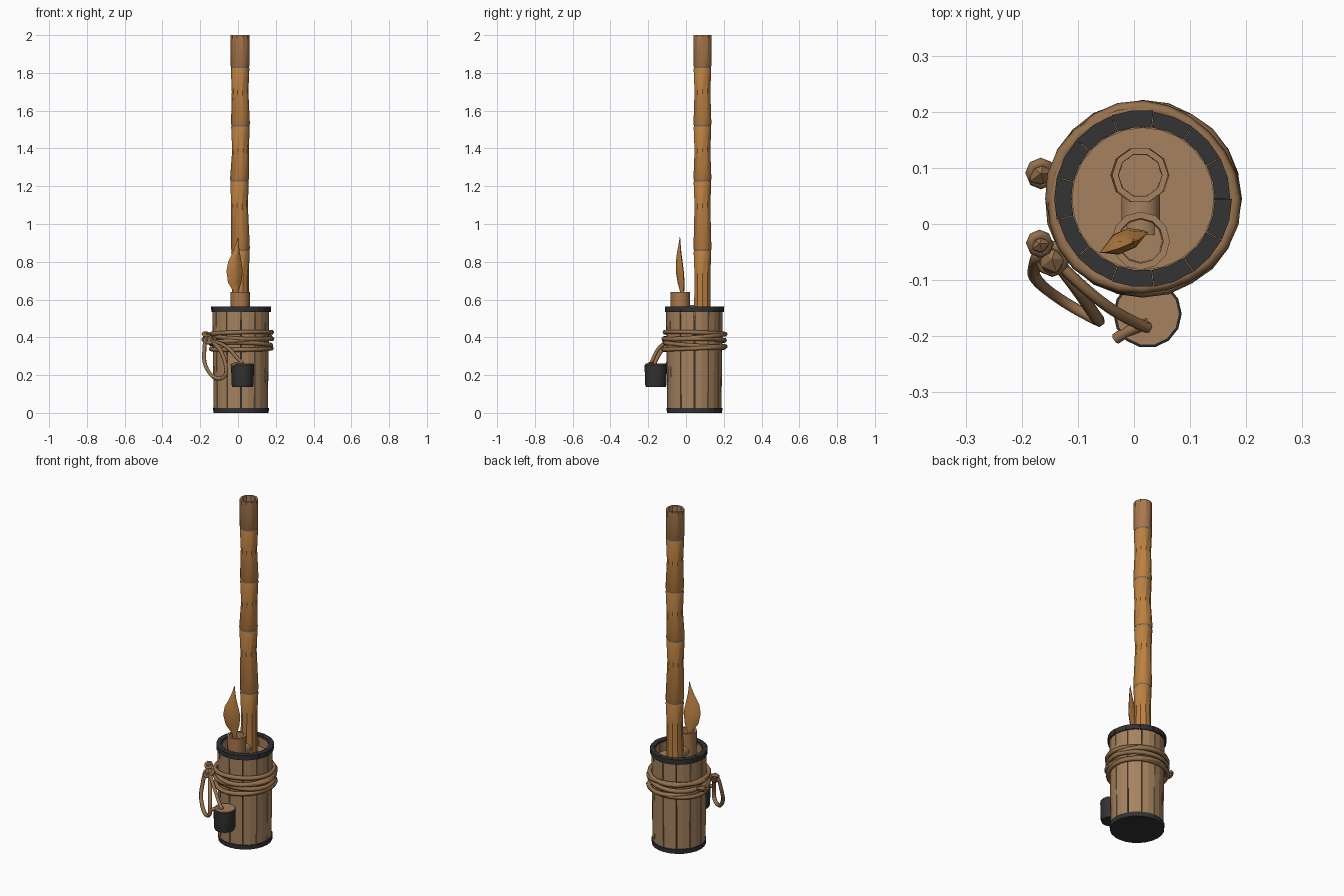
import bpy, bmesh, math, random
from mathutils import Vector

if "Cube" in bpy.data.objects:
    bpy.data.objects.remove(bpy.data.objects["Cube"])
random.seed(4)
TAU = 2 * math.pi


def material(name, r, g, b):
    m = bpy.data.materials.new(name)
    m.diffuse_color = (r, g, b, 1)
    m.use_nodes = True
    m.node_tree.nodes["Principled BSDF"].inputs["Base Color"].default_value = m.diffuse_color
    return m


WOOD = material("barrel_wood", 0.38, 0.225, 0.115)
BAMBOO = material("bamboo_orange", 0.50, 0.22, 0.055)
TAN = material("dull_bamboo", 0.40, 0.19, 0.075)
ROPE = material("rope_brown", 0.30, 0.165, 0.075)
IRON = material("dark_iron", 0.033, 0.033, 0.035)
GREY = material("node_grey", 0.17, 0.14, 0.12)


def finish(name, bm, mats, smooth=None):
    bmesh.ops.recalc_face_normals(bm, faces=bm.faces)
    me = bpy.data.meshes.new(name)
    bm.to_mesh(me)
    bm.free()
    for m in mats:
        me.materials.append(m)
    ob = bpy.data.objects.new(name, me)
    bpy.context.collection.objects.link(ob)
    if smooth:
        bpy.ops.object.select_all(action='DESELECT')
        ob.select_set(True)
        bpy.context.view_layer.objects.active = ob
        bpy.ops.object.shade_smooth_by_angle(angle=math.radians(smooth))
    return ob


def lathe(name, profile, cx, cy, mats, n=10, smooth=None, rule=None):
    """Revolve (radius, z, x shift) rings, capping both ends."""
    bm = bmesh.new()
    rings = []
    for p in profile:
        dx = p[2] if len(p) > 2 else 0
        rings.append([bm.verts.new((cx + dx + p[0] * math.cos(TAU * k / n),
                                    cy + p[0] * math.sin(TAU * k / n), p[1])) for k in range(n)])
    for i in range(len(rings) - 1):
        for k in range(n):
            j = (k + 1) % n
            f = bm.faces.new((rings[i][k], rings[i][j], rings[i + 1][j], rings[i + 1][k]))
            f.material_index = rule(i) if rule else 0
    bm.faces.new(rings[0])
    bm.faces.new(rings[-1]).material_index = rule(len(rings) - 1) if rule else 0
    return finish(name, bm, mats, smooth)


def block_ring(name, count, ri, ro0, ro1, z0, z1, gap, jitter, mat):
    """Ring of separate wedge blocks: staves or hoop segments."""
    bm = bmesh.new()
    for k in range(count):
        a0, a1 = TAU * k / count + gap, TAU * (k + 1) / count - gap
        d = random.uniform(-jitter, jitter)
        layers = []
        for z, ro in ((z0, ro0 + d), (z1, ro1 + d)):
            am = (a0 + a1) / 2
            pts = [(ro, a0), (ro, am), (ro, a1), (ri, a1), (ri, am), (ri, a0)]
            layers.append([bm.verts.new((BX + r * math.cos(a), BY + r * math.sin(a), z)) for r, a in pts])
        bm.faces.new(layers[0])
        bm.faces.new(layers[1])
        for i in range(6):
            j = (i + 1) % 6
            bm.faces.new((layers[0][i], layers[0][j], layers[1][j], layers[1][i]))
    return finish(name, bm, [mat])


def rope(name, paths, r, closed=False, kind='POLY'):
    cu = bpy.data.curves.new(name, 'CURVE')
    cu.dimensions = '3D'
    cu.bevel_depth = r
    cu.bevel_resolution = 1
    cu.resolution_u = 4
    cu.use_fill_caps = True
    for pts in paths:
        s = cu.splines.new(kind)
        s.points.add(len(pts) - 1)
        for p, c in zip(s.points, pts):
            p.co = (*c, 1)
        s.use_cyclic_u = closed
        if kind == 'NURBS':
            s.order_u = 3
            s.use_endpoint_u = True
    cu.materials.append(ROPE)
    ob = bpy.data.objects.new(name, cu)
    bpy.context.collection.objects.link(ob)
    bpy.ops.object.select_all(action='DESELECT')
    ob.select_set(True)
    bpy.context.view_layer.objects.active = ob
    bpy.ops.object.convert(target='MESH')


# Barrel: dark core, staves, floor and iron hoops
BX, BY = 0.016, 0.045
lathe("barrel_core", [(0.128, 0.004), (0.128, 0.495)], BX, BY, [IRON], 24)
block_ring("barrel_staves", 12, 0.126, 0.143, 0.150, 0.008, 0.553, 0.012, 0.002, WOOD)
lathe("barrel_floor", [(0.127, 0.49), (0.127, 0.50)], BX, BY, [WOOD], 24)
block_ring("top_hoop", 13, 0.128, 0.156, 0.157, 0.535, 0.564, 0.004, 0.002, IRON)
lathe("bottom_hoop", [(0.146, 0), (0.148, 0.026), (0.13, 0.026)], BX, BY, [IRON], 24)

# Tall hollow bamboo pole, pinched between its nodes
nodes = [0.86, 1.23, 1.52, 1.83]
outer = [(0.047, 0.5, 0)]
shift = [0.002, -0.003, 0.002, 0.0]
for z, s in zip(nodes, shift):
    outer += [(0.044, z - 0.13, s), (0.049, z - 0.008, s), (0.046, z, s), (0.050, z + 0.008, s)]
lip = len(outer)
outer += [(0.050, 2.0, 0), (0.039, 2.0, 0), (0.038, 1.85, 0)]
lathe("tall_bamboo_pole", outer, 0.011, 0.087, [BAMBOO, TAN, WOOD], 10, 35,
      lambda i: 2 if i >= lip else (1 if i == lip - 1 else 0))
for z, s in zip(nodes, shift):
    lathe("bamboo_node_line", [(0.048, z - 0.004), (0.048, z + 0.004)], 0.011 + s, 0.087, [GREY], 10, 40)

# Short hollow stub and the joint between both tubes
lathe("short_bamboo_stub", [(0.050, 0.5), (0.052, 0.64), (0.040, 0.64), (0.038, 0.56)],
      0.012, -0.030, [TAN, WOOD], 12, 35, lambda i: 1 if i >= 1 else 0)
bm = bmesh.new()
bmesh.ops.create_cone(bm, cap_ends=True, segments=10, radius1=0.036, radius2=0.036, depth=0.10)
for v in bm.verts:
    v.co = Vector((0.012 + v.co.x, 0.03 + v.co.z, 0.535 + v.co.y))
finish("tube_joint", bm, [WOOD], 40)

# Leaf-shaped flame: lens sections (z, centre x, centre y, half width, half thickness)
sections = [(0.58, 0.0, -0.018, 0.006, 0.005), (0.64, -0.010, -0.020, 0.014, 0.009),
            (0.69, -0.018, -0.026, 0.038, 0.014), (0.75, -0.018, -0.033, 0.047, 0.015),
            (0.80, -0.017, -0.036, 0.038, 0.013), (0.85, -0.009, -0.036, 0.020, 0.009),
            (0.89, -0.004, -0.034, 0.009, 0.005), (0.93, 0.0, -0.032, 0.001, 0.001)]
bm = bmesh.new()
rings = []
ca, sa = math.cos(0.4), math.sin(0.4)
for z, x, y, w, t in sections:
    shape = [(-w, 0), (-w * 0.4, -t), (w * 0.4, -t), (w, 0), (w * 0.4, t), (-w * 0.4, t)]
    rings.append([bm.verts.new((x + u * ca - v * sa, y + u * sa + v * ca, z)) for u, v in shape])
for a, b in zip(rings, rings[1:]):
    for i in range(6):
        j = (i + 1) % 6
        bm.faces.new((a[i], a[j], b[j], b[i]))
bm.faces.new(rings[0])
bm.faces.new(rings[-1])
finish("leaf_flame", bm, [BAMBOO], 40)

# Rope wound around the barrel, each turn tilted and wavy
turns = []
for z, tilt, ph in ((0.340, 0.006, 0.3), (0.362, 0.012, 3.6), (0.384, 0.008, 1.5),
                    (0.405, 0.014, 5.8), (0.422, 0.007, 2.4)):
    loop = []
    for k in range(24):
        a = TAU * k / 24
        r = 0.160 + 0.004 * math.sin(3 * a + ph)
        loop.append((BX + r * math.cos(a), BY + r * math.sin(a), z + tilt * math.sin(a + ph)))
    turns.append(loop)
rope("rope_turns", turns, 0.0125, True)

# Hanging loop and the line that carries the pot
rope("rope_loop", [[(-0.150, -0.04, 0.39), (-0.172, -0.055, 0.41), (-0.180, -0.075, 0.32), (-0.178, -0.10, 0.25),
                    (-0.125, -0.14, 0.175), (-0.060, -0.175, 0.19), (-0.065, -0.17, 0.27),
                    (-0.105, -0.11, 0.36), (-0.145, -0.06, 0.38)]], 0.011, False, 'NURBS')
rope("pot_line", [[(-0.145, -0.06, 0.38), (-0.10, -0.105, 0.375), (-0.045, -0.15, 0.34),
                   (0.0, -0.175, 0.285), (0.025, -0.185, 0.262)],
                  [(0.025, -0.178, 0.264), (-0.005, -0.185, 0.264), (-0.033, -0.205, 0.25)]],
     0.010, False, 'NURBS')

# Knots: lumpy balls with a wrap of rope
for x, y, z, r in ((-0.166, 0.09, 0.385, 0.024), (-0.146, -0.062, 0.385, 0.030),
                   (-0.168, -0.035, 0.415, 0.020)):
    bm = bmesh.new()
    bmesh.ops.create_icosphere(bm, subdivisions=1, radius=r)
    for v in bm.verts:
        v.co = v.co * random.uniform(0.85, 1.1) + Vector((x, y, z))
    finish("rope_knot", bm, [ROPE])
    rope("knot_wrap", [[(x + r * 0.8 * math.cos(TAU * k / 8), y + r * 0.8 * math.sin(TAU * k / 8),
                         z + r * 0.5 * math.sin(TAU * k / 8 + x * 40)) for k in range(8)]], 0.009, True)

# Small iron pot with a wooden lid
lathe("hanging_pot", [(0.054, 0.137), (0.058, 0.15), (0.061, 0.254), (0.057, 0.257)],
      0.024, -0.160, [IRON], 14, 40)
lathe("pot_lid", [(0.057, 0.25), (0.057, 0.261)], 0.024, -0.160, [WOOD], 14, 40)
